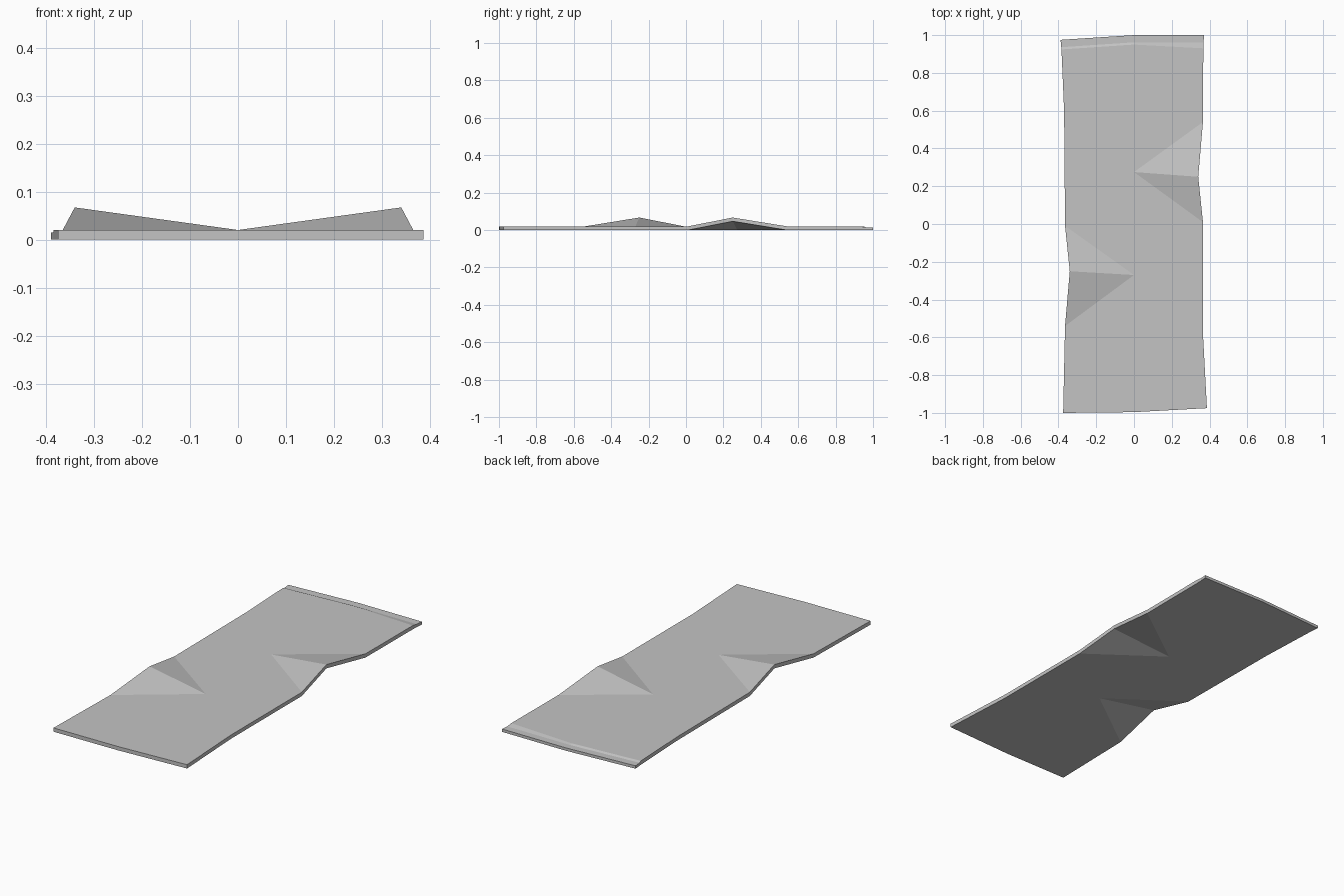
import bpy
import bmesh

cube = bpy.data.objects.get("Cube")
if cube:
    bpy.data.objects.remove(cube, do_unlink=True)

THICK = 0.02

metal = bpy.data.materials.new("light grey metal")
metal.use_nodes = True
grey = (0.55, 0.55, 0.55, 1)
metal.diffuse_color = grey
metal.node_tree.nodes["Principled BSDF"].inputs["Base Color"].default_value = grey

# Plan of the sheet: x, y, and how far each point is bent up
left_dent = [(0.365, 0.54, 0), (0.34, 0.25, 0.047), (0.365, 0.01, 0)]
right_dent = [(-x, -y, lift) for x, y, lift in left_dent]
left_fold, right_fold = (0, 0.275, 0), (0, -0.27, 0)
front_edge = [(0.365, -0.58, 0), (0.386, -0.975, 0), (0, -0.996, 0), (-0.375, -1, 0)]
left_back = (0.367, 0.93, 0)
right_back = [(-0.384, 0.924, 0), (-0.37, 0.6, 0)]

# Rows across the back lip: top of the step, foot of the step, rim
lip_rows = [
    [(-0.384, 0.924, 0), (0, 0.95, 0), left_back],
    [(-0.385, 0.936, -0.005), (0, 0.962, -0.005), (0.368, 0.962, -0.005)],
    [(-0.389, 0.975, -0.005), (0, 1, -0.005), (0.371, 1, -0.005)],
]
left_back = lip_rows[0][2]

# Flat panel, leaving out the two bent corners of each dent
panel = [left_back, left_dent[0], left_fold, left_dent[2], *front_edge,
         right_dent[0], right_fold, right_dent[2],
         right_back[1], right_back[0], lip_rows[0][1]]
faces = [panel]
for dent, fold in ((left_dent, left_fold), (right_dent, right_fold)):
    faces += [[dent[0], dent[1], fold], [dent[1], dent[2], fold]]
for near, far in zip(lip_rows, lip_rows[1:]):
    for i in range(2):
        faces.append([near[i], near[i + 1], far[i + 1], far[i]])

bm = bmesh.new()
top, under = {}, {}
for x, y, lift in {p for f in faces for p in f}:
    key = (x, y, lift)
    top[key] = bm.verts.new((x, y, THICK + lift))
    under[key] = bm.verts.new((x, y, max(lift, 0)))

# Upper skin, lower skin and the rim between them
for face in faces:
    bm.faces.new([top[p] for p in face])
    bm.faces.new([under[p] for p in reversed(face)])
pairs = {top[p]: under[p] for p in top}
for edge in [e for e in bm.edges if e.is_boundary and e.verts[0] in pairs]:
    a, b = edge.verts
    bm.faces.new((a, b, pairs[b], pairs[a]))
bmesh.ops.recalc_face_normals(bm, faces=bm.faces[:])
bmesh.ops.triangulate(bm, faces=[f for f in bm.faces if len(f.verts) > 4])

mesh = bpy.data.meshes.new("bent_sheet")
bm.to_mesh(mesh)
bm.free()
mesh.materials.append(metal)
sheet = bpy.data.objects.new("bent_sheet", mesh)
bpy.context.collection.objects.link(sheet)
